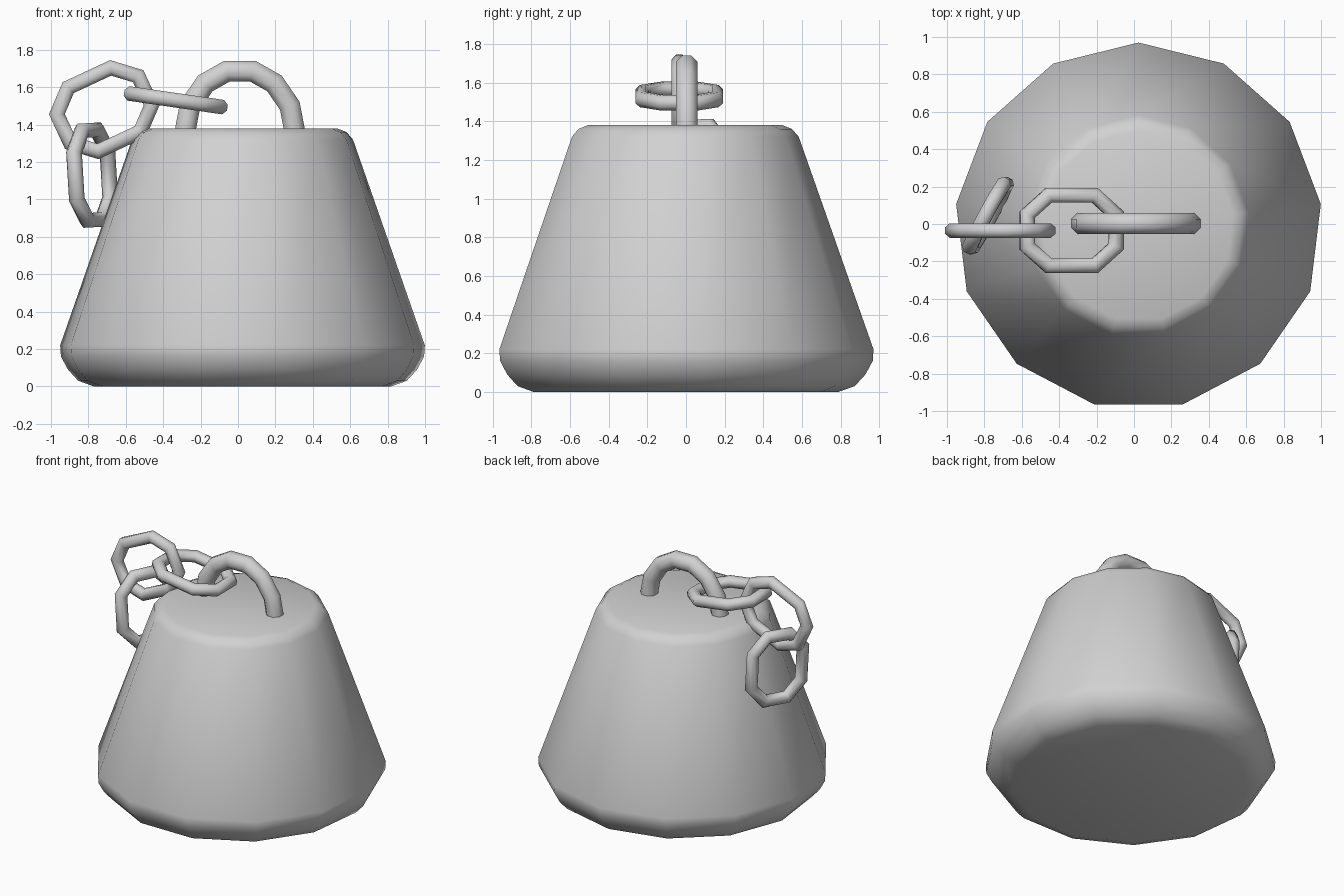
import bpy, bmesh, math
from mathutils import Vector

cube = bpy.data.objects.get("Cube")
if cube:
    bpy.data.objects.remove(cube, do_unlink=True)

GREY = (0.64, 0.64, 0.64, 1)
metal = bpy.data.materials.new("grey_metal")
metal.use_nodes = True
metal.diffuse_color = GREY
metal.node_tree.nodes["Principled BSDF"].inputs["Base Color"].default_value = GREY


def finish(bm, name, angle):
    """Turn a bmesh into a smooth shaded object."""
    bmesh.ops.recalc_face_normals(bm, faces=bm.faces[:])
    mesh = bpy.data.meshes.new(name)
    bm.to_mesh(mesh)
    bm.free()
    mesh.materials.append(metal)
    obj = bpy.data.objects.new(name, mesh)
    bpy.context.collection.objects.link(obj)
    bpy.ops.object.select_all(action="DESELECT")
    obj.select_set(True)
    bpy.context.view_layer.objects.active = obj
    bpy.ops.object.shade_smooth_by_angle(angle=math.radians(angle))
    return obj


def skin(bm, rings, closed):
    """Bridge equal rings of vertices, capping the ends when open."""
    n = len(rings[0])
    pairs = list(zip(rings, rings[1:]))
    if closed:
        pairs.append((rings[-1], rings[0]))
    else:
        bm.faces.new(rings[0])
        bm.faces.new(rings[-1])
    for a, b in pairs:
        for i in range(n):
            j = (i + 1) % n
            bm.faces.new((a[i], a[j], b[j], b[i]))


def tube(name, path, radius, centre, u, v, closed, sides=8):
    """Sweep a round section along a flat path lying in the u, v plane."""
    u = Vector(u).normalized()
    w = u.cross(Vector(v)).normalized()
    v = w.cross(u)
    pts = [Vector(centre) + u * a + v * b for a, b in path]
    bm = bmesh.new()
    rings = []
    count = len(pts)
    for i, p in enumerate(pts):
        before = pts[i - 1] if closed or i else p
        after = pts[(i + 1) % count] if closed or i < count - 1 else p
        d1, d2 = (p - before).normalized(), (after - p).normalized()
        tangent = (d1 + d2).normalized()
        side = tangent.cross(w)
        # widen the section at each mitred corner
        miter = 1 / max(0.5, tangent.dot(d2 if d2.length else d1))
        ring = []
        for k in range(sides):
            t = math.tau * (k + 0.5) / sides
            ring.append(bm.verts.new(
                p + side * radius * miter * math.cos(t) + w * radius * math.sin(t)))
        rings.append(ring)
    skin(bm, rings, closed)
    return finish(bm, name, 65)


# Tapered thirteen-sided weight with rounded rims
SIDES = 13
PROFILE = [(0.80, 0), (0.885, 0.03), (0.94, 0.09), (0.978, 0.16), (0.982, 0.22),
           (0.595, 1.32), (0.56, 1.36), (0.51, 1.38)]
bm = bmesh.new()
rings = []
for r, z in PROFILE:
    angles = [math.pi / 2 + math.tau * k / SIDES for k in range(SIDES)]
    rings.append([bm.verts.new((0.024 + r * math.cos(a), -0.012 + r * math.sin(a), z))
                  for a in angles])
skin(bm, rings, False)
finish(bm, "weight_body", 40)

# Arched handle set into the top
half = [(0.29, -0.06), (0.29, 0.0), (0.267, 0.12), (0.185, 0.24), (0.07, 0.305)]
arch = half + [(-x, z) for x, z in reversed(half)]
tube("handle", arch, 0.06, (0.01, 0.003, 1.38), (1, 0, 0), (0, 0, 1), False)

# Three chain links sharing one elongated octagon
corner = [(0.24, 0.085), (0.125, 0.188)]
top = corner + [(-a, b) for a, b in reversed(corner)]
link = top + [(-a, -b) for a, b in top]
tilt = math.radians(25)
LINKS = [
    ("chain_link_inner", (-0.333, -0.035, 1.53), (1, 0, -0.145), (0, 1, 0)),
    ("chain_link_middle", (-0.715, -0.035, 1.48),
     (math.cos(tilt), 0, math.sin(tilt)), (0, 0, 1)),
    ("chain_link_outer", (-0.78, 0.045, 1.13), (-0.06, 0, 1), (0.47, 0.88, 0.1)),
]
for name, centre, u, v in LINKS:
    tube(name, link, 0.042, centre, u, v, True)
